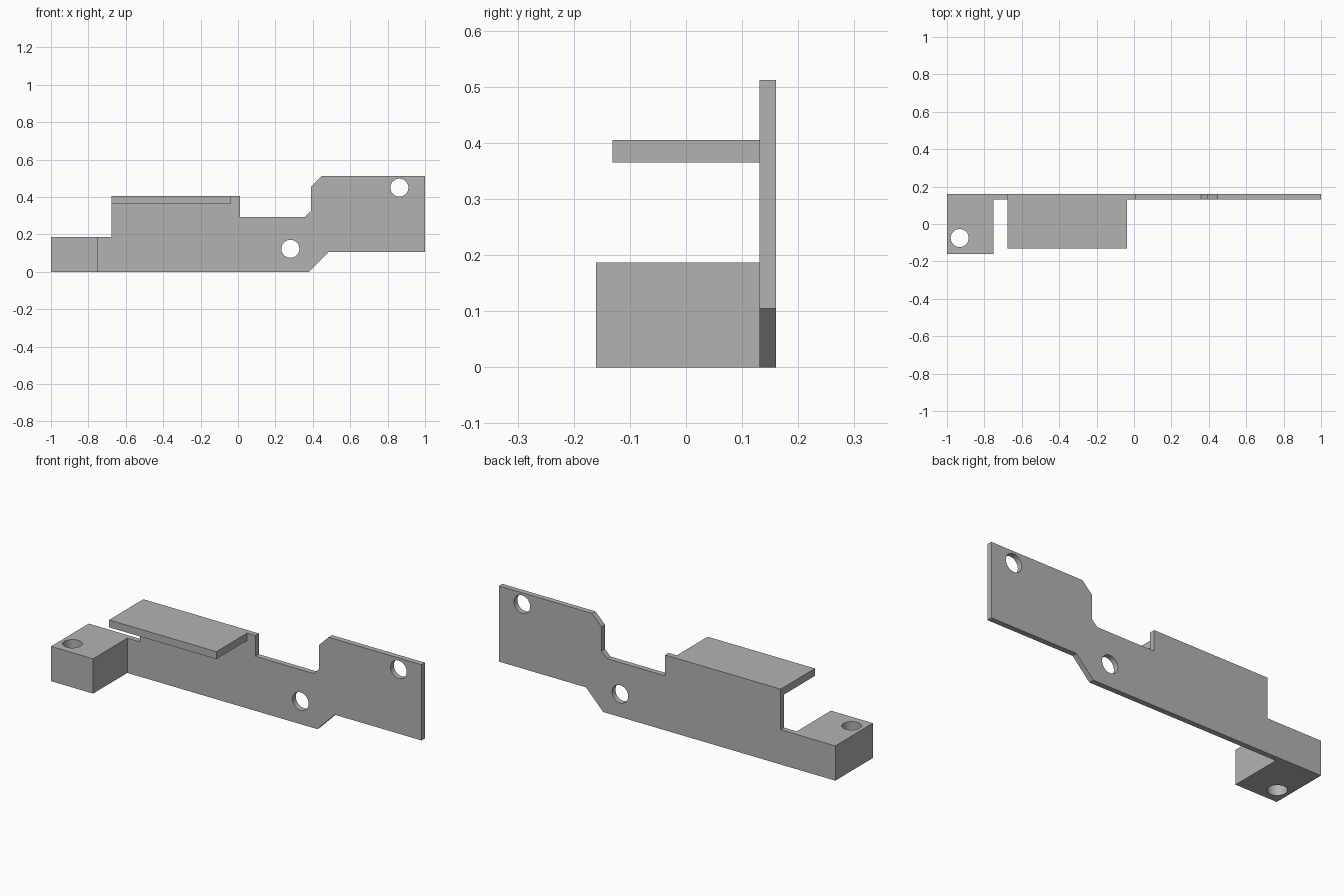
import bpy, bmesh
from mathutils import Matrix, Vector

cube = bpy.data.objects.get("Cube")
if cube:
    bpy.data.objects.remove(cube, do_unlink=True)

grey = bpy.data.materials.new("plain_grey")
grey.use_nodes = True
COLOUR = (0.45, 0.45, 0.45, 1)
grey.diffuse_color = COLOUR
grey.node_tree.nodes["Principled BSDF"].inputs["Base Color"].default_value = COLOUR

BACK, FACE, MID = 0.16, 0.131, 0.145   # wall thickness planes in y


def add_object(name, bm):
    bmesh.ops.recalc_face_normals(bm, faces=bm.faces)
    mesh = bpy.data.meshes.new(name)
    bm.to_mesh(mesh)
    bm.free()
    mesh.materials.append(grey)
    obj = bpy.data.objects.new(name, mesh)
    bpy.context.collection.objects.link(obj)
    return obj


def prism(name, outline, y0, y1):
    """Extrude an x-z outline along y."""
    bm = bmesh.new()
    face = bm.faces.new([bm.verts.new((x, y0, z)) for x, z in outline])
    new = bmesh.ops.extrude_face_region(bm, geom=[face])["geom"]
    bmesh.ops.translate(bm, vec=(0, y1 - y0, 0),
                        verts=[v for v in new if isinstance(v, bmesh.types.BMVert)])
    return add_object(name, bm)


def box(name, x0, x1, y0, y1, z0, z1):
    return prism(name, [(x0, z0), (x1, z0), (x1, z1), (x0, z1)], y0, y1)


def drill(name, centre, axis):
    """Round cutter through a part."""
    bm = bmesh.new()
    turn = Vector((0, 0, 1)).rotation_difference(Vector(axis)).to_matrix().to_4x4()
    bmesh.ops.create_cone(bm, cap_ends=True, segments=48, radius1=0.048, radius2=0.048,
                          depth=0.6, matrix=Matrix.Translation(centre) @ turn)
    return add_object(name, bm)


# Upright wall with its stepped and chamfered outline
bracket = prism("bracket", [
    (-1, 0), (0.38, 0), (0.483, 0.105), (1, 0.105), (1, 0.512), (0.447, 0.512),
    (0.39, 0.455), (0.39, 0.325), (0.357, 0.293), (0.012, 0.293),
    (0.012, 0.405), (-0.675, 0.405), (-0.675, 0.187), (-1, 0.187)], FACE, BACK)

# Mounting block and flat shelf, fused to the wall; then the screw holes
steps = [
    (box("mounting_block", -1, -0.75, -0.16, MID, 0, 0.187), 'UNION'),
    (box("shelf", -0.675, -0.037, -0.131, MID, 0.365, 0.405), 'UNION'),
    (drill("upper_hole", (0.863, MID, 0.45), (0, 1, 0)), 'DIFFERENCE'),
    (drill("lower_hole", (0.28, MID, 0.123), (0, 1, 0)), 'DIFFERENCE'),
    (drill("block_hole", (-0.932, -0.075, 0.1), (0, 0, 1)), 'DIFFERENCE'),
]
for tool, operation in steps:
    tool.hide_render = True
    mod = bracket.modifiers.new(tool.name, 'BOOLEAN')
    mod.operation = operation
    mod.solver = 'EXACT'
    mod.object = tool

# Bake the booleans and drop the tools
bpy.context.view_layer.update()
depsgraph = bpy.context.evaluated_depsgraph_get()
baked = bpy.data.meshes.new_from_object(bracket.evaluated_get(depsgraph))
bracket.modifiers.clear()
bracket.data = baked
for tool, _ in steps:
    bpy.data.objects.remove(tool, do_unlink=True)

# Smooth hole walls, sharp edges elsewhere
bpy.ops.object.select_all(action='DESELECT')
bracket.select_set(True)
bpy.context.view_layer.objects.active = bracket
bpy.ops.object.shade_smooth_by_angle()
